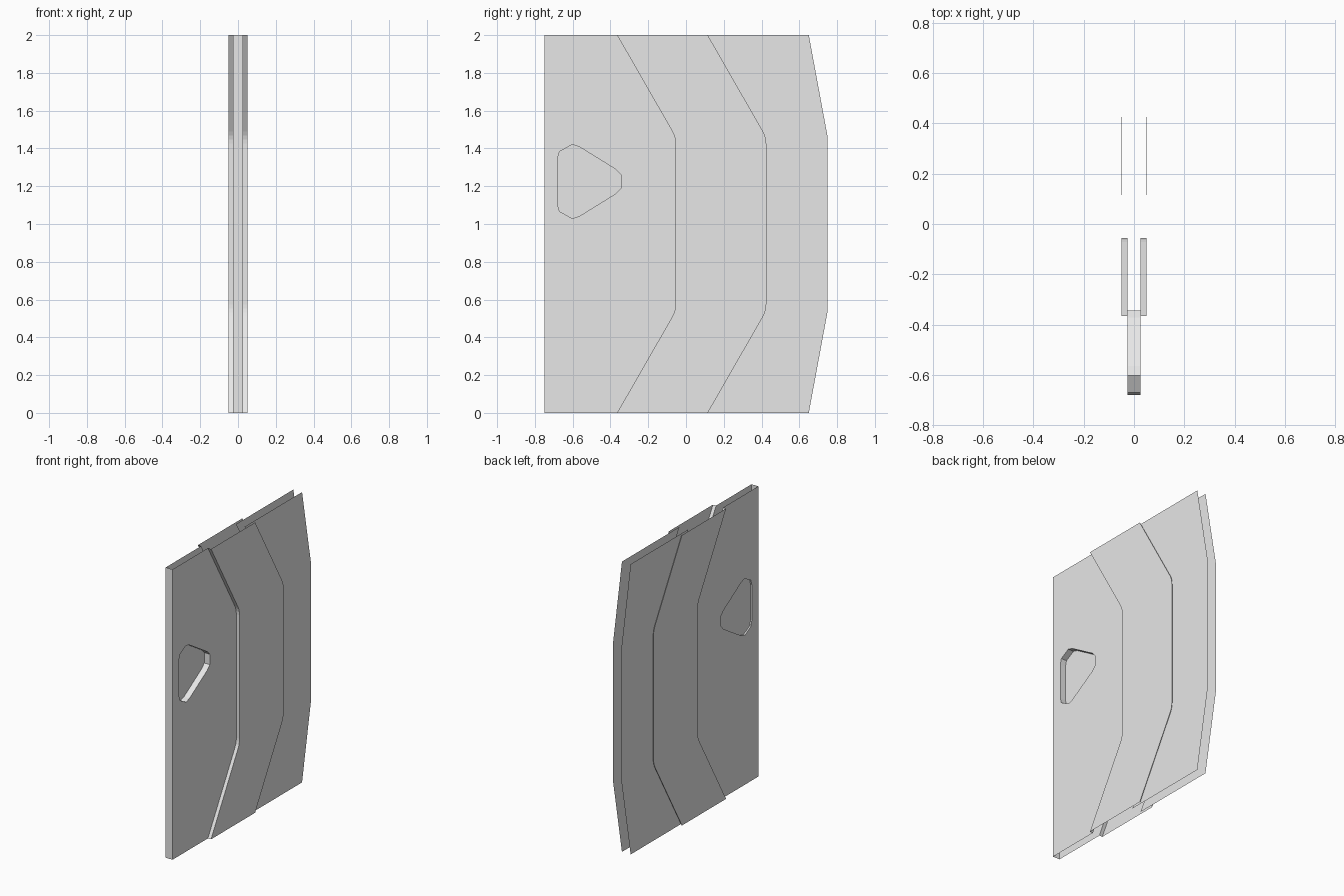
import bpy, bmesh
from math import tan
from mathutils import Vector

if "Cube" in bpy.data.objects:
    bpy.data.objects.remove(bpy.data.objects["Cube"])

grey = bpy.data.materials.new("light_grey")
grey.use_nodes = True
colour = (0.8, 0.8, 0.8, 1)
grey.diffuse_color = colour
grey.node_tree.nodes["Principled BSDF"].inputs["Base Color"].default_value = colour

HEIGHT = 2.0
FRONT = -0.75
PANEL_X, BAND_X, REAR_X = 0.026, 0.05, 0.033
RIM = 0.003
FLOOR_X = -0.016


def fillet(points, radius, closed=False, steps=3):
    """Round the corners of a (y, z) path with short arcs."""
    pts = [Vector(p) for p in points]
    out = []
    for i, p in enumerate(pts):
        if not closed and i in (0, len(pts) - 1):
            out.append(p)
            continue
        a = (pts[i - 1] - p).normalized()
        b = (pts[(i + 1) % len(pts)] - p).normalized()
        half = a.angle(b) / 2
        start = p + a * radius / tan(half)
        end = p + b * radius / tan(half)
        mid = (a + b).normalized()
        centre = p + mid * (start - p).length / a.dot(mid)
        for k in range(steps + 1):
            ray = (start - centre).lerp(end - centre, k / steps)
            out.append(centre + ray.normalized() * radius)
    return out


def shift(path, dy):
    return [p + Vector((dy, 0)) for p in path]


def finish(name, bm):
    mesh = bpy.data.meshes.new(name)
    bm.to_mesh(mesh)
    bm.free()
    obj = bpy.data.objects.new(name, mesh)
    mesh.materials.append(grey)
    bpy.context.collection.objects.link(obj)


def sheet(name, x, outline, hole=None, facing=1):
    """Flat sheet at a given x, with an optional hole."""
    bm = bmesh.new()
    edges = []
    for loop in (outline, hole):
        if loop:
            vs = [bm.verts.new((x, p[0], p[1])) for p in loop]
            edges += [bm.edges.new((v, vs[i - 1])) for i, v in enumerate(vs)]
    bmesh.ops.triangle_fill(bm, edges=edges, use_beauty=True)
    for f in bm.faces:
        f.normal_update()
        if f.normal.x * facing < 0:
            f.normal_flip()
    bmesh.ops.dissolve_limit(bm, angle_limit=0.01, verts=bm.verts, edges=bm.edges)
    finish(name, bm)


def wall(name, path, x0, x1, closed=False, flip=False):
    """Narrow wall that follows a path from x0 to x1."""
    bm = bmesh.new()
    rows = [[bm.verts.new((x, p[0], p[1])) for p in path] for x in (x0, x1)]
    for i in range(0 if closed else 1, len(path)):
        quad = [rows[0][i - 1], rows[0][i], rows[1][i], rows[1][i - 1]]
        bm.faces.new(quad[::-1] if flip else quad)
    finish(name, bm)


# Shared outlines in the side plane
seam = fillet([(-0.365, 0), (-0.055, 0.54), (-0.055, 1.46), (-0.365, HEIGHT)], 0.13)
rear_seam = shift(seam, 0.48)
rear_edge = [Vector(p) for p in ((0.65, 0), (0.75, 0.54), (0.75, 1.46), (0.65, HEIGHT))]
front_edge = [Vector((FRONT, 0)), Vector((FRONT, HEIGHT))]
grip = fillet([(-0.68, 0.97), (-0.268, 1.225), (-0.68, 1.48)], 0.075, closed=True)

# Front edge strip
wall("front_edge", front_edge, -PANEL_X, PANEL_X, flip=True)

# Both sides: front panel, raised band with lips, rear panel
for side, s in (("left", 1), ("right", -1)):
    sheet(side + "_front_panel", s * PANEL_X, front_edge + seam[::-1], grip, s)
    wall(side + "_band_front_lip", seam, s * PANEL_X, s * BAND_X, flip=s > 0)
    sheet(side + "_band", s * BAND_X, seam + rear_seam[::-1], facing=s)
    wall(side + "_band_rear_rim", rear_seam, s * (BAND_X - RIM), s * BAND_X, flip=s < 0)
    sheet(side + "_rear_panel", s * REAR_X,
          shift(rear_seam, -0.09) + rear_edge[::-1], facing=s)

# Grip recess, deep on the left and shallow on the right
wall("grip_wall", grip, -PANEL_X, PANEL_X, closed=True)
sheet("grip_floor", FLOOR_X, grip)
